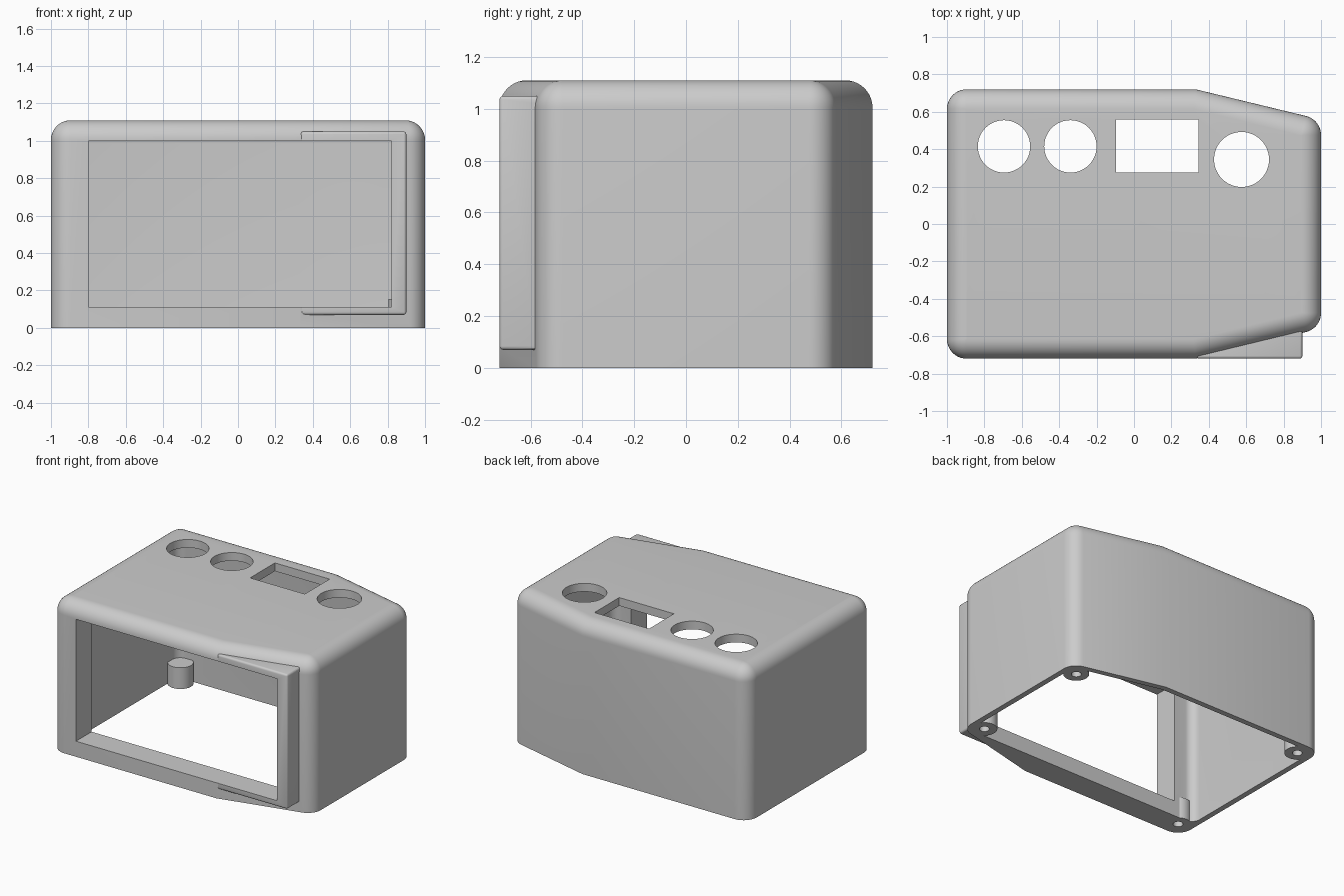
import bpy
import bmesh
import math
from mathutils import Vector

if "Cube" in bpy.data.objects:
    bpy.data.objects.remove(bpy.data.objects["Cube"])

# One plain grey plastic for the whole shell
grey = bpy.data.materials.new("grey_plastic")
grey.use_nodes = True
COLOUR = (0.6, 0.6, 0.6, 1)
grey.diffuse_color = COLOUR
grey.node_tree.nodes["Principled BSDF"].inputs["Base Color"].default_value = COLOUR


def make_object(name, bm):
    bmesh.ops.recalc_face_normals(bm, faces=bm.faces)
    mesh = bpy.data.meshes.new(name)
    bm.to_mesh(mesh)
    bm.free()
    mesh.materials.append(grey)
    obj = bpy.data.objects.new(name, mesh)
    bpy.context.collection.objects.link(obj)
    return obj


def rounded_outline(corners, inset, radius, steps=10):
    """Inset a counter-clockwise outline and round its sharper corners."""
    pts = [Vector(c) for c in corners]
    loop = []
    for i, p in enumerate(pts):
        a = (p - pts[i - 1]).normalized()
        b = (pts[(i + 1) % len(pts)] - p).normalized()
        na, nb = Vector((-a.y, a.x)), Vector((-b.y, b.x))
        mitre = (na + nb) / (1 + na.dot(nb))
        turn = a.angle(b)
        if turn < math.radians(30):
            loop.append(p + mitre * inset)
            continue
        r = max(radius - inset, 0.002)
        centre = p + mitre * (inset + r)
        start = math.atan2(-na.y, -na.x)
        for k in range(steps + 1):
            t = start + turn * k / steps
            loop.append(centre + Vector((math.cos(t), math.sin(t))) * r)
    return loop


def domed_block(name, corners, radius, bottom, top, steps=10):
    """Upright block with rounded corners and a rounded top edge."""
    levels = [(0, bottom)]
    for k in range(steps + 1):
        t = math.pi / 2 * k / steps
        levels.append((radius * (1 - math.cos(t)), top - radius * (1 - math.sin(t))))
    bm = bmesh.new()
    rings = [[bm.verts.new((p.x, p.y, z)) for p in rounded_outline(corners, d, radius)]
             for d, z in levels]
    n = len(rings[0])
    for low, high in zip(rings, rings[1:]):
        for i in range(n):
            j = (i + 1) % n
            bm.faces.new((low[i], low[j], high[j], high[i]))
    bm.faces.new(rings[0][::-1])
    bm.faces.new(rings[-1])
    return make_object(name, bm)


def box(name, low, high, bevel=0):
    bm = bmesh.new()
    bmesh.ops.create_cube(bm, size=1)
    for v in bm.verts:
        v.co = [l + (h - l) * (c + 0.5) for l, h, c in zip(low, high, v.co)]
    if bevel:
        bmesh.ops.bevel(bm, geom=bm.edges[:], offset=bevel, segments=3,
                        profile=0.5, affect='EDGES')
    return make_object(name, bm)


def cylinder(name, x, y, radius, low, high, sides=48):
    bm = bmesh.new()
    bmesh.ops.create_cone(bm, cap_ends=True, segments=sides, radius1=radius,
                          radius2=radius, depth=high - low)
    bmesh.ops.translate(bm, verts=bm.verts, vec=(x, y, (low + high) / 2))
    return make_object(name, bm)


def combine(target, tool, operation):
    mod = target.modifiers.new(tool.name, 'BOOLEAN')
    mod.operation = operation
    mod.solver = 'EXACT'
    mod.object = tool
    bpy.context.view_layer.objects.active = target
    bpy.ops.object.modifier_apply(modifier=mod.name)
    bpy.data.objects.remove(tool)


# Outer body, tapering towards +x
shell = domed_block("housing_shell",
                    [(-1, -0.72), (0.33, -0.72), (1, -0.558),
                     (1, 0.558), (0.33, 0.72), (-1, 0.72)], 0.105, -0.05, 1.11)

# Flat surround that carries the window across the tapered part
combine(shell, box("window_surround", (0.335, -0.72, 0.07), (0.9, -0.5, 1.05), 0.014), 'UNION')

# Hollow inside, open at the bottom, with a deep front wall
combine(shell, domed_block("cavity",
                           [(-0.96, -0.54), (0.96, -0.54), (0.96, 0.527),
                            (0.325, 0.68), (-0.96, 0.68)], 0.065, -0.1, 1.05), 'DIFFERENCE')

# Front window
combine(shell, box("window_cut", (-0.8, -0.9, 0.113), (0.82, -0.48, 1.0)), 'DIFFERENCE')

# Openings in the top
combine(shell, box("display_cut", (-0.095, 0.275, 0.9), (0.345, 0.56, 1.2)), 'DIFFERENCE')
for x, y, r in ((-0.695, 0.415, 0.14), (-0.34, 0.415, 0.14), (0.575, 0.345, 0.147)):
    combine(shell, cylinder("button_cut", x, y, r, 0.9, 1.2), 'DIFFERENCE')

# Screw posts in the bottom corners
for x, y in ((-0.89, 0.61), (0.89, 0.47)):
    for side in (-1, 1):
        combine(shell, cylinder("screw_post", x, y * side, 0.085, -0.04, 0.155), 'UNION')
        combine(shell, cylinder("screw_hole", x, y * side, 0.033, -0.1, 0.13, 24), 'DIFFERENCE')

# Trim the underside flat
combine(shell, box("floor_trim", (-2, -2, -1), (2, 2, 0)), 'DIFFERENCE')

bpy.ops.object.select_all(action='DESELECT')
shell.select_set(True)
bpy.context.view_layer.objects.active = shell
bpy.ops.object.shade_smooth_by_angle(angle=math.radians(30))
